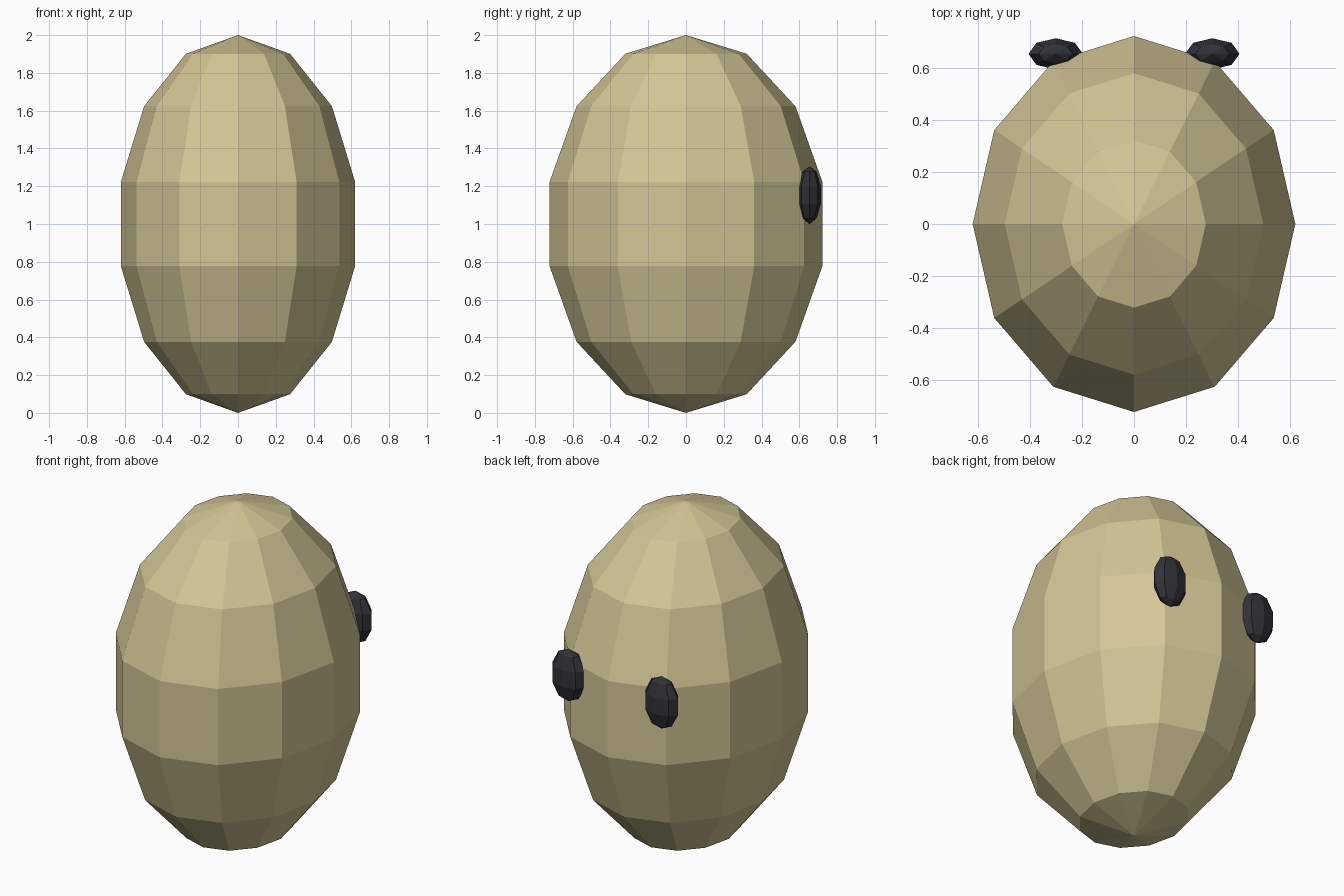
import bpy

if "Cube" in bpy.data.objects:
    bpy.data.objects.remove(bpy.data.objects["Cube"])


def material(name, rgb):
    m = bpy.data.materials.new(name)
    m.diffuse_color = (*rgb, 1)
    m.use_nodes = True
    m.node_tree.nodes["Principled BSDF"].inputs["Base Color"].default_value = m.diffuse_color
    return m


def ellipsoid(name, segments, rings, location, radii, mat):
    bpy.ops.mesh.primitive_uv_sphere_add(segments=segments, ring_count=rings, radius=1, location=location)
    ob = bpy.context.object
    ob.name = name
    ob.scale = radii
    bpy.ops.object.transform_apply(location=False, rotation=False, scale=True)
    ob.data.materials.append(mat)
    return ob


tan = material("tan", (0.65, 0.56, 0.30))
dark = material("dark", (0.03, 0.03, 0.04))

# Egg-shaped faceted body
ellipsoid("body", 12, 7, (0, 0, 1), (0.636, 0.741, 1), tan)

# Pair of dark eyes on the +y side
for side, label in ((-1, "left"), (1, "right")):
    ellipsoid(label + "_eye", 8, 5, (side * 0.301, 0.654, 1.153), (0.11, 0.063, 0.153), dark)
